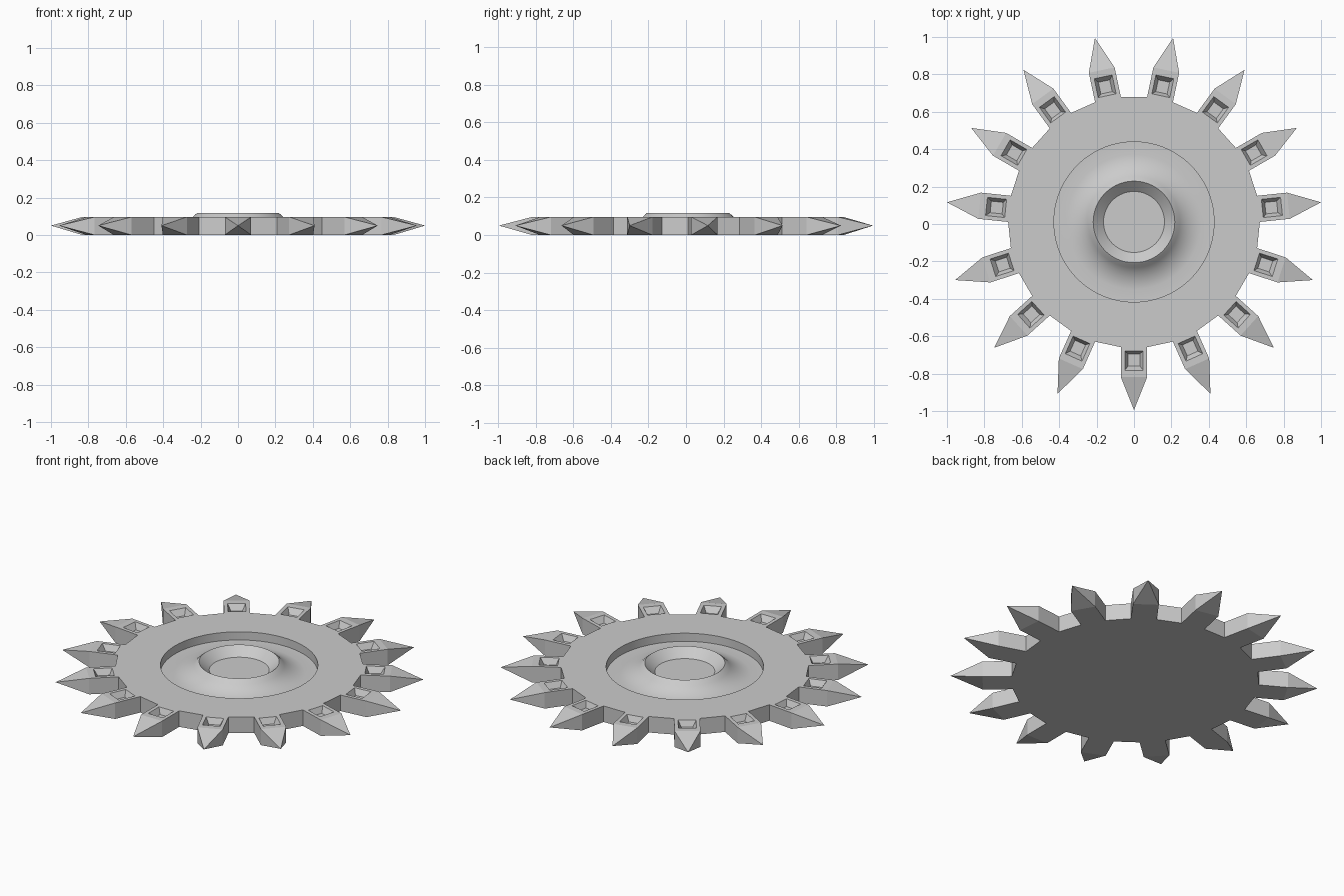
import bpy, bmesh
from math import sin, cos, pi, radians

if "Cube" in bpy.data.objects:
    bpy.data.objects.remove(bpy.data.objects["Cube"])

CY = 0.011          # wheel axis offset so the 15-tooth outline is centred
H = 0.096           # disc thickness
TEETH = 15
SEG = 120
R_BODY = 0.673      # corner radius of the 30-sided disc


def make_object(name, bm):
    bmesh.ops.recalc_face_normals(bm, faces=bm.faces)
    mesh = bpy.data.meshes.new(name)
    bm.to_mesh(mesh)
    bm.free()
    ob = bpy.data.objects.new(name, mesh)
    ob.location.y = CY
    bpy.context.collection.objects.link(ob)
    return ob


def circle(bm, n, r, z):
    # starts at a corner of the 30-gon (teeth sit on alternate sides)
    start = -pi / 2 + pi / 30
    return [bm.verts.new((r * cos(start + 2 * pi * i / n),
                          r * sin(start + 2 * pi * i / n), z)) for i in range(n)]


def bridge(bm, a, b):
    n = len(a)
    for i in range(n):
        j = (i + 1) % n
        bm.faces.new((a[i], a[j], b[j], b[i]))


# Disc: flat 30-sided plate with a round opening on top
bm = bmesh.new()
low = circle(bm, 30, R_BODY, 0)
high = circle(bm, 30, R_BODY, H)
bm.faces.new(low)
bridge(bm, low, high)
hole = circle(bm, SEG, 0.428, H)
k = SEG // 30
for i in range(30):
    arc = [hole[(i * k + s) % SEG] for s in range(k + 1)]
    bm.faces.new([high[i], high[(i + 1) % 30]] + arc[::-1])
make_object("disc", bm)

# Hub: turned recess with a flared raised collar and a dished centre
profile = [(0.428, H), (0.428, 0.047), (0.36, 0.045), (0.33, 0.049),
           (0.30, 0.058), (0.27, 0.073), (0.245, 0.092), (0.23, 0.108),
           (0.218, 0.117), (0.163, 0.067)]
bm = bmesh.new()
rings = [circle(bm, SEG, r, z) for r, z in profile]
for a, b in zip(rings, rings[1:]):
    bridge(bm, a, b)
bm.faces.new(rings[-1])
hub = make_object("hub", bm)
# make sure the open dish faces upward
if hub.data.polygons[-1].normal.z < 0:
    hub.data.flip_normals()
bpy.context.view_layer.objects.active = hub
hub.select_set(True)
bpy.ops.object.shade_smooth_by_angle(angle=radians(30))

# Teeth: square bars with pyramid points and a tapered pocket on top
bm = bmesh.new()


def add_tooth(angle):
    def v(r, t, z):
        return bm.verts.new((r * cos(angle) - t * sin(angle),
                             r * sin(angle) + t * cos(angle), z))

    def quad(r0, r1, t, z):
        return [v(r0, -t, z), v(r1, -t, z), v(r1, t, z), v(r0, t, z)]

    w = R_BODY * sin(pi / 30)
    r_in = R_BODY * cos(pi / 30)
    bottom = quad(r_in, 0.83, w, 0)
    top = quad(r_in, 0.83, w, H)
    rim = quad(0.69, 0.793, 0.049, H)
    floor = quad(0.706, 0.77, 0.031, H - 0.035)
    tip = v(1.0055, 0, 0.05)
    bm.faces.new(bottom)
    bridge(bm, top, rim)
    bridge(bm, rim, floor)
    bm.faces.new(floor)
    for i in (0, 2):
        bm.faces.new((bottom[i], bottom[i + 1], top[i + 1], top[i]))
    end = [bottom[1], bottom[2], top[2], top[1]]
    for i in range(4):
        bm.faces.new((end[i], end[(i + 1) % 4], tip))


for i in range(TEETH):
    add_tooth(-pi / 2 + 2 * pi * i / TEETH)
make_object("teeth", bm)
